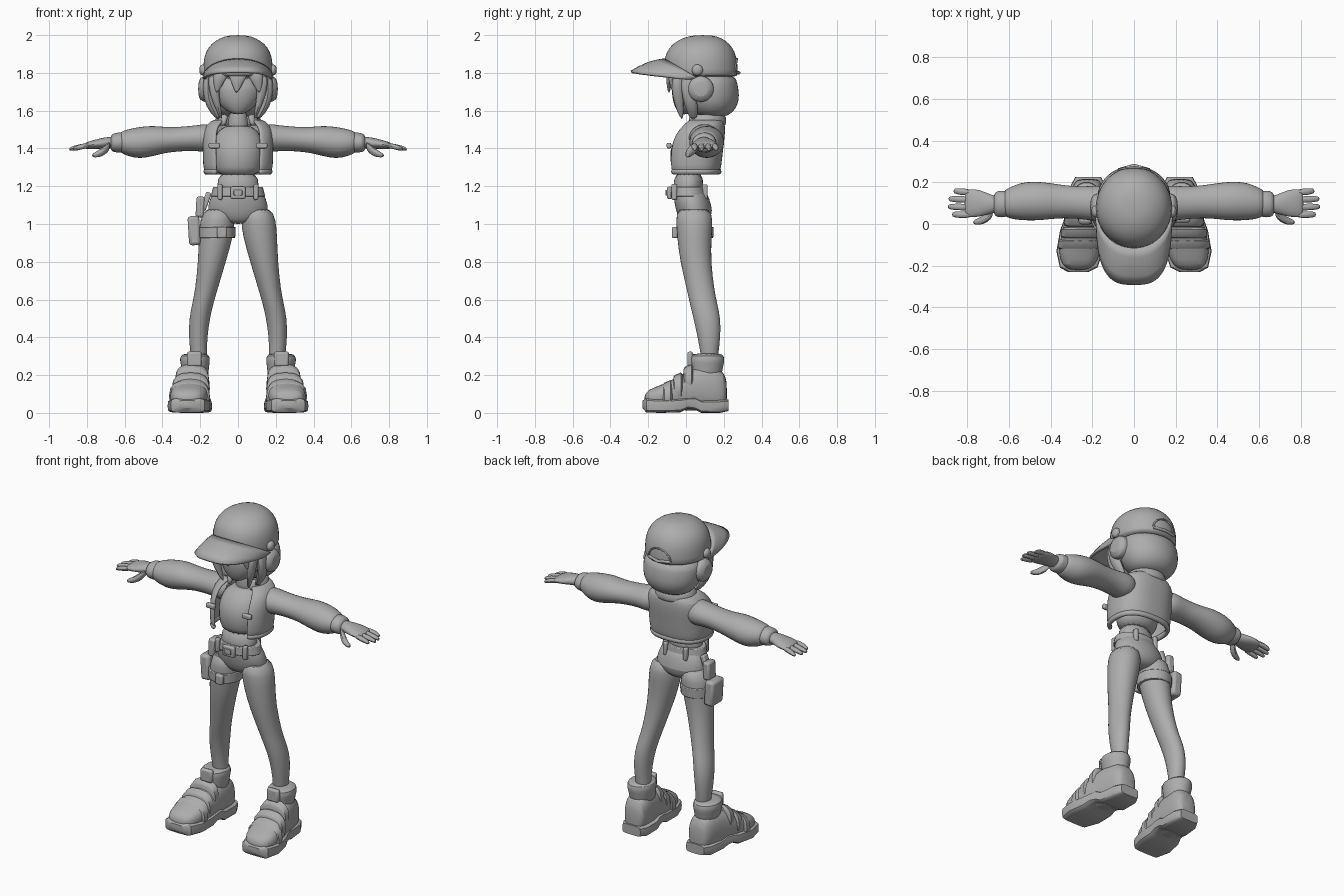
import bpy, bmesh, math

grey = bpy.data.materials.new("clay_grey")
grey.diffuse_color = (0.42, 0.42, 0.42, 1)


def finish(name, bm, mirror=False, sub=1, solid=0, bevel=0, angle=40):
    me = bpy.data.meshes.new(name)
    bmesh.ops.recalc_face_normals(bm, faces=bm.faces)
    bm.to_mesh(me)
    bm.free()
    me.materials.append(grey)
    ob = bpy.data.objects.new(name, me)
    bpy.context.collection.objects.link(ob)
    if solid:
        m = ob.modifiers.new("thickness", 'SOLIDIFY')
        m.thickness = solid
        m.offset = 0
    if bevel:
        m = ob.modifiers.new("bevel", 'BEVEL')
        m.width, m.segments = bevel, 2
    if sub:
        m = ob.modifiers.new("smooth", 'SUBSURF')
        m.levels = m.render_levels = sub
    if mirror:
        ob.modifiers.new("mirror", 'MIRROR')
    bpy.ops.object.select_all(action='DESELECT')
    ob.select_set(True)
    bpy.context.view_layer.objects.active = ob
    bpy.ops.object.shade_smooth_by_angle(angle=math.radians(angle))
    return ob


def loft(name, axis, rings, n=16, p=2.0, gap=0, caps=True, **kw):
    """Rings (x, y, z, r1, r2) square to an axis; gap leaves an opening at the front."""
    bm = bmesh.new()
    rows = []
    for x, y, z, r1, r2 in rings:
        row = []
        for i in range(n):
            if gap:
                a = -math.pi / 2 + gap + (2 * math.pi - 2 * gap) * i / (n - 1)
            else:
                a = 2 * math.pi * i / n
            c, s = math.cos(a), math.sin(a)
            u = r1 * math.copysign(abs(c) ** (2 / p), c)
            v = r2 * math.copysign(abs(s) ** (2 / p), s)
            d = {'x': (0, u, v), 'y': (u, 0, v), 'z': (u, v, 0)}[axis]
            row.append(bm.verts.new((x + d[0], y + d[1], z + d[2])))
        rows.append(row)
    for a, b in zip(rows, rows[1:]):
        for i in range(n - 1 if gap else n):
            j = (i + 1) % n
            bm.faces.new((a[i], a[j], b[j], b[i]))
    if caps and not gap:
        bm.faces.new(rows[0])
        bm.faces.new(rows[-1])
    return finish(name, bm, **kw)


def box(name, loc, size, bevel=0.008, tilt=0, **kw):
    bm = bmesh.new()
    bmesh.ops.create_cube(bm, size=1)
    for v in bm.verts:
        x, y, z = (v.co[i] * size[i] for i in range(3))
        c, s = math.cos(tilt), math.sin(tilt)
        v.co = (loc[0] + x * c - z * s, loc[1] + y, loc[2] + x * s + z * c)
    return finish(name, bm, sub=0, bevel=bevel, **kw)


# Cap: dome, brim, button-side arch and strap
loft("cap_dome", 'z', [(0, .08, 1.775, .18, .193), (0, .08, 1.79, .185, .197),
     (0, .078, 1.85, .186, .197), (0, .078, 1.91, .175, .185), (0, .08, 1.955, .143, .152),
     (0, .085, 1.985, .095, .105), (0, .09, 2.0, .045, .05)], n=24)
bm = bmesh.new()
rows = []
for i in range(25):
    a = math.pi * i / 24
    c, s = math.cos(a), math.sin(a)
    inner = (.18 * c, .06 - .175 * s, 1.775 + .095 * s)
    outer = (.175 * math.copysign(abs(c) ** .65, c), .02 - .31 * s ** .75, 1.765 + .04 * s)
    row = []
    for k in range(5):
        t = k / 4
        q = [inner[j] * (1 - t) + outer[j] * t for j in range(3)]
        q[2] += .012 * math.sin(math.pi * t) * s
        row.append(bm.verts.new(q))
    rows.append(row)
for a, b in zip(rows, rows[1:]):
    for k in range(4):
        bm.faces.new((a[k], a[k + 1], b[k + 1], b[k]))
finish("cap_brim", bm, sub=0, solid=.014)


def cord(name, pts, r):
    cu = bpy.data.curves.new(name, 'CURVE')
    cu.dimensions, cu.bevel_depth, cu.bevel_resolution = '3D', r, 2
    sp = cu.splines.new('POLY')
    sp.points.add(len(pts) - 1)
    for q, co in zip(sp.points, pts):
        q.co = (*co, 1)
    cu.materials.append(grey)
    ob = bpy.data.objects.new(name, cu)
    bpy.context.collection.objects.link(ob)


arch = []
for i in range(13):
    a = math.pi * i / 12
    x, z = .075 * math.cos(a), 1.805 + .07 * math.sin(a)
    r = .197 if z < 1.85 else .197 - .012 * (z - 1.85) / .06
    arch.append((x, .079 + r * math.sqrt(1 - (x / .185) ** 2), z))
cord("cap_back_arch", arch, .005)
cord("cap_back_strap", arch[:1] + [(0, .28, 1.8)] + arch[-1:], .009)

# Head, hair and headphones
loft("face", 'z', [(0, -.01, 1.58, .025, .025), (0, .01, 1.6, .065, .06),
     (0, .03, 1.64, .11, .1), (0, .04, 1.7, .135, .12), (0, .045, 1.79, .14, .12)])
loft("back_hair", 'z', [(0, .14, 1.565, .08, .06), (0, .14, 1.585, .13, .105),
     (0, .135, 1.63, .165, .142), (0, .135, 1.68, .178, .15), (0, .13, 1.74, .178, .145),
     (0, .12, 1.8, .17, .145)], n=20)
loft("front_lock", 'z', [(.125, -.035, 1.8, .04, .04), (.13, -.045, 1.72, .03, .035),
     (.115, -.04, 1.64, .022, .028), (.085, -.02, 1.55, .006, .008)], n=8, mirror=True)
loft("side_lock", 'z', [(.155, .01, 1.8, .03, .04), (.165, .01, 1.7, .026, .04),
     (.145, .03, 1.62, .03, .04), (.1, .04, 1.55, .015, .02)], n=8, mirror=True)
loft("side_fringe", 'z', [(.085, -.075, 1.81, .055, .025), (.1, -.075, 1.76, .035, .02),
     (.115, -.065, 1.69, .006, .006)], n=8, mirror=True)
loft("middle_fringe", 'z', [(0, -.085, 1.81, .07, .022), (-.002, -.09, 1.76, .04, .018),
     (-.008, -.09, 1.69, .005, .005)], n=8)
loft("ear_cup", 'x', [(.15, .078, 1.715, .06, .06), (.16, .078, 1.715, .072, .072),
     (.19, .078, 1.715, .07, .07), (.212, .078, 1.715, .045, .045)], mirror=True)
loft("ear_cup_knob", 'x', [(.165, .06, 1.815, .02, .02), (.175, .06, 1.815, .033, .033),
     (.195, .06, 1.815, .03, .03), (.205, .06, 1.815, .015, .015)], n=12, mirror=True)

# Torso
loft("neck", 'z', [(0, .08, 1.47, .07, .06), (0, .07, 1.53, .05, .045), (0, .06, 1.62, .05, .045)])
loft("shirt", 'z', [(0, .02, 1.255, .11, .08), (0, .025, 1.29, .125, .105),
     (0, .03, 1.39, .14, .122), (0, .045, 1.46, .13, .105), (0, .07, 1.53, .08, .065)])
loft("waist", 'z', [(0, .01, 1.16, .125, .085), (0, .012, 1.2, .108, .078), (0, .015, 1.28, .112, .08)])
loft("jacket", 'z', [(0, .04, 1.275, .168, .13), (0, .04, 1.31, .176, .138),
     (0, .045, 1.4, .178, .142), (0, .06, 1.47, .178, .137), (0, .085, 1.52, .165, .112),
     (0, .1, 1.55, .115, .09)], n=28, p=2.5, gap=.62, solid=.02)
loft("jacket_hem", 'z', [(0, .04, 1.26, .168, .132), (0, .04, 1.295, .172, .137)],
     n=28, p=2.5, gap=.62, solid=.03)
loft("collar", 'z', [(0, .1, 1.52, .12, .1), (0, .1, 1.55, .108, .1),
     (0, .105, 1.58, .095, .09)], n=24, gap=.6, solid=.028)
box("jacket_pocket_flap", (.125, -.09, 1.415), (.06, .025, .03), mirror=True)

# Arms: puffed sleeves, cuffs, hands
loft("sleeve", 'x', [(.1, .09, 1.455, .07, .06), (.16, .1, 1.455, .09, .08),
     (.22, .1, 1.455, .082, .068), (.3, .105, 1.45, .078, .066), (.38, .11, 1.445, .085, .068),
     (.45, .11, 1.44, .095, .083), (.52, .11, 1.43, .095, .086), (.57, .105, 1.43, .086, .076),
     (.61, .1, 1.432, .07, .062), (.63, .1, 1.432, .06, .05)], mirror=True)
loft("cuff", 'x', [(.6, .097, 1.432, .05, .045), (.61, .097, 1.432, .066, .057),
     (.66, .095, 1.43, .066, .052), (.675, .095, 1.43, .05, .04)], mirror=True)
loft("palm", 'x', [(.64, .095, 1.43, .038, .034), (.69, .095, 1.43, .045, .032),
     (.74, .1, 1.425, .068, .027), (.8, .1, 1.415, .07, .02), (.815, .1, 1.413, .06, .012)], mirror=True)
for i, (y, tip) in enumerate([(.044, .875), (.08, .895), (.116, .892), (.152, .868)]):
    loft("finger_%d" % i, 'x', [(.78, y, 1.417, .017, .015), (.83, y * 1.02, 1.41, .018, .016),
         (tip - .015, y * 1.04, 1.4, .016, .013), (tip, y * 1.04, 1.395, .009, .008)],
         n=8, mirror=True)
loft("thumb", 'x', [(.675, .06, 1.42, .025, .025), (.705, .03, 1.39, .026, .03),
     (.74, .012, 1.37, .02, .02), (.775, .008, 1.362, .01, .01)], n=8, mirror=True)

# Trousers: hips and legs
loft("hips", 'z', [(0, .04, 1.0, .05, .05), (0, .045, 1.02, .12, .08), (0, .045, 1.07, .17, .1),
     (0, .03, 1.13, .15, .095), (0, .015, 1.2, .125, .088)], n=20)
loft("leg", 'z', [(.2, .125, .22, .042, .042), (.208, .125, .3, .043, .045),
     (.212, .122, .4, .05, .062), (.204, .112, .5, .056, .073), (.186, .092, .58, .057, .074),
     (.168, .078, .65, .06, .074), (.138, .05, .8, .075, .083), (.117, .044, .93, .092, .093),
     (.108, .045, 1.02, .096, .1), (.1, .04, 1.09, .075, .09)], mirror=True)

# Belt with loops and buckle
loft("belt", 'z', [(0, .015, 1.145, .144, .098), (0, .013, 1.195, .132, .094)],
     n=24, sub=0, bevel=.004)
box("buckle", (0, -.088, 1.165), (.08, .025, .065))
box("buckle_bar", (0, -.103, 1.165), (.045, .012, .03), .004)
box("belt_loop", (.095, -.062, 1.17), (.025, .03, .085), mirror=True)
box("back_belt_loop", (.07, .1, 1.17), (.025, .03, .08), mirror=True)

# Thigh strap and pouch on one leg
loft("thigh_strap", 'z', [(-.113, .044, .925, .098, .1), (-.112, .044, .985, .1, .103)],
     n=20, sub=0, bevel=.004)
box("strap_clip", (-.085, -.06, .955), (.05, .03, .06))
box("pouch", (-.232, .055, .965), (.062, .115, .155), .016, tilt=.06)
box("pouch_top", (-.2, .055, 1.09), (.045, .075, .11), .012, tilt=-.05)
box("pouch_hanger", (-.17, .045, 1.12), (.03, .045, .1), .008, tilt=-.35)

# Boots
loft("boot_sole", 'y', [(.268, -.23, .045, .05, .02), (.266, -.21, .04, .09, .038),
     (.26, -.13, .037, .113, .037), (.25, -.03, .04, .105, .037), (.242, .01, .052, .098, .03),
     (.235, .05, .05, .093, .035), (.228, .08, .035, .09, .035), (.222, .18, .035, .085, .035),
     (.22, .225, .04, .062, .03)], p=5, sub=0, bevel=0, mirror=True)
loft("boot_body", 'y', [(.268, -.222, .07, .04, .02), (.266, -.2, .08, .08, .045),
     (.262, -.14, .085, .103, .06), (.252, -.06, .1, .1, .082), (.244, 0, .115, .094, .105),
     (.235, .07, .13, .086, .12), (.226, .15, .13, .08, .12), (.222, .2, .12, .068, .1),
     (.22, .218, .1, .045, .065)], p=2.6, mirror=True)
loft("boot_collar", 'z', [(.225, .105, .16, .07, .085), (.226, .108, .24, .072, .087),
     (.228, .11, .27, .082, .097), (.228, .108, .305, .08, .096), (.226, .11, .315, .055, .07)],
     mirror=True)
box("boot_tongue", (.23, .022, .285), (.08, .03, .08), .012, mirror=True)
for i, (y, x, z, r) in enumerate([(-.1, .257, .145, .1), (-.045, .25, .185, .092), (.01, .243, .23, .082)]):
    loft("boot_strap_%d" % i, 'y', [(x, y - .022, z - .065, r, .068), (x, y - .015, z - .065, r + .008, .08),
         (x, y + .018, z - .055, r + .008, .084), (x, y + .028, z - .055, r - .005, .074)],
         p=2.6, sub=0, mirror=True)
